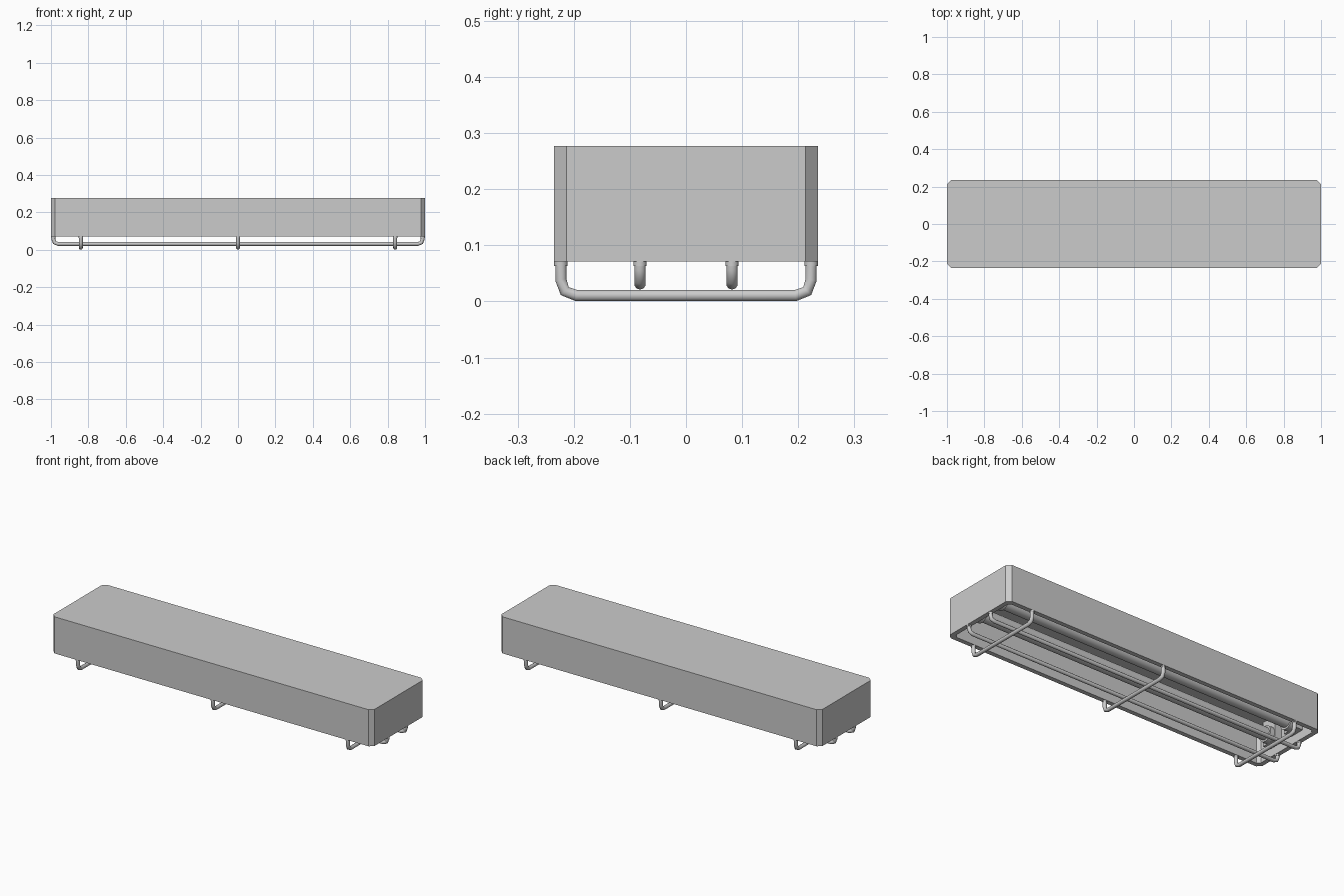
import bpy, bmesh, math
from mathutils import Vector

if "Cube" in bpy.data.objects:
    bpy.data.objects.remove(bpy.data.objects["Cube"])

HX, HY, CH = 1.0, 0.235, 0.022      # housing half sizes and corner chamfer
Z0, Z1, WALL = 0.071, 0.277, 0.025  # rim height, top height, wall thickness


def new_object(name, bm):
    bmesh.ops.recalc_face_normals(bm, faces=bm.faces)
    mesh = bpy.data.meshes.new(name)
    bm.to_mesh(mesh)
    bm.free()
    ob = bpy.data.objects.new(name, mesh)
    bpy.context.collection.objects.link(ob)
    return ob


def smooth(ob):
    bpy.ops.object.select_all(action='DESELECT')
    ob.select_set(True)
    bpy.context.view_layer.objects.active = ob
    bpy.ops.object.shade_smooth_by_angle(angle=math.radians(50))


def ring(bm, hx, hy, c, z):
    pts = [(hx, -hy + c), (hx, hy - c), (hx - c, hy), (-hx + c, hy),
           (-hx, hy - c), (-hx, -hy + c), (-hx + c, -hy), (hx - c, -hy)]
    return [bm.verts.new((x, y, z)) for x, y in pts]


def box(name, centre, size):
    bm = bmesh.new()
    bmesh.ops.create_cube(bm, size=1)
    for v in bm.verts:
        v.co = Vector(a * s + c for a, s, c in zip(v.co, size, centre))
    return new_object(name, bm)


def cylinder(name, centre, radius, length, axis='Z', sides=24):
    rot = (0, math.pi / 2, 0) if axis == 'X' else (0, 0, 0)
    bpy.ops.mesh.primitive_cylinder_add(vertices=sides, radius=radius, depth=length,
                                        location=centre, rotation=rot)
    ob = bpy.context.object
    ob.name = name
    smooth(ob)
    return ob


def guard_wire(name, axis, offset, half, z, bend):
    # U-shaped wire with rounded corners and a collar where it meets the rim
    k = bend
    side = [(half, Z0 + 0.003), (half, z + k), (half - 0.25 * k, z + 0.28 * k),
            (half - k, z)]
    path = side + [(-a, b) for a, b in reversed(side)]
    place = (lambda a, b: (a, offset, b)) if axis == 'X' else (lambda a, b: (offset, a, b))
    cu = bpy.data.curves.new(name, 'CURVE')
    cu.dimensions = '3D'
    cu.bevel_depth = 0.0105
    cu.bevel_resolution = 3
    cu.use_fill_caps = True
    sp = cu.splines.new('POLY')
    sp.points.add(len(path) - 1)
    for p, (a, b) in zip(sp.points, path):
        p.co = (*place(a, b), 1)
    ob = bpy.data.objects.new(name, cu)
    bpy.context.collection.objects.link(ob)
    bpy.ops.object.select_all(action='DESELECT')
    ob.select_set(True)
    bpy.context.view_layer.objects.active = ob
    bpy.ops.object.convert(target='MESH')
    smooth(bpy.context.object)
    for s in (-1, 1):
        cylinder(name + "_collar", place(s * half, Z0 - 0.003), 0.012, 0.009, sides=16)


# Housing: a chamfered tray, open underneath
bm = bmesh.new()
rings = [ring(bm, HX, HY, CH, Z1), ring(bm, HX, HY, CH, Z0),
         ring(bm, HX - WALL, HY - WALL, CH * 0.7, Z0),
         ring(bm, HX - WALL, HY - WALL, CH * 0.7, Z1 - WALL)]
bm.faces.new(rings[0])
bm.faces.new(rings[-1])
for a, b in zip(rings, rings[1:]):
    for i in range(8):
        j = (i + 1) % 8
        bm.faces.new((a[i], a[j], b[j], b[i]))
new_object("housing", bm)

# Two lamp tubes with end caps, held by blocks hanging from the ceiling
TUBE_Z = 0.16
for y in (-0.08, 0.08):
    cylinder("lamp_tube", (0, y, TUBE_Z), 0.034, 1.86, 'X')
    for s in (-1, 1):
        cylinder("tube_cap", (s * 0.92, y, TUBE_Z), 0.044, 0.03, 'X')
        box("lamp_holder", (s * 0.953, y, 0.185), (0.044, 0.09, 0.136))

# Wire guard: three cross wires below two lengthwise wires
for x in (-0.84, 0, 0.84):
    guard_wire("cross_wire", 'Y', x, 0.223, 0.0105, 0.028)
for y in (-0.082, 0.082):
    guard_wire("long_wire", 'X', y, 0.987, 0.0315, 0.025)
